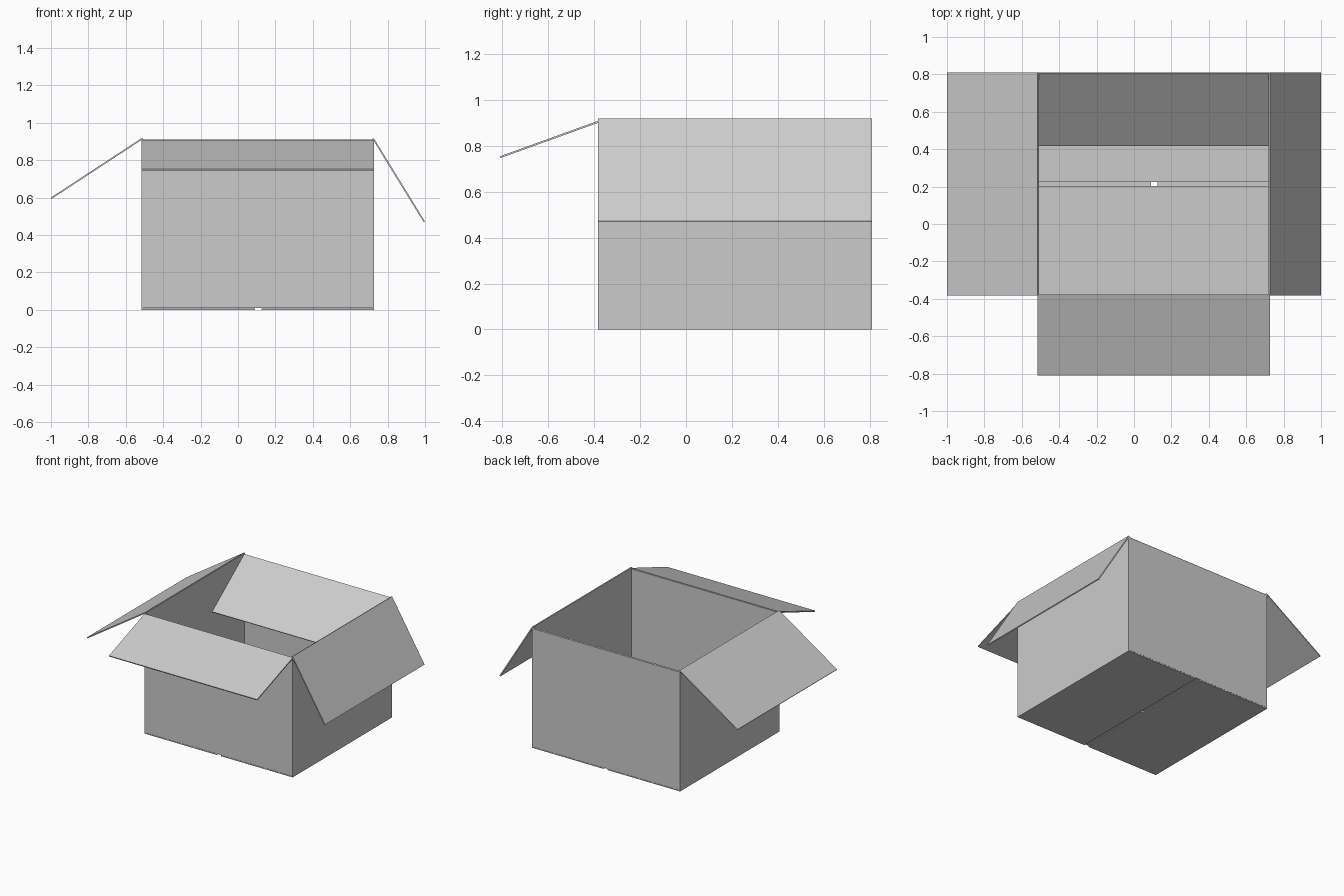
import bpy, bmesh
from mathutils import Vector

if "Cube" in bpy.data.objects:
    bpy.data.objects.remove(bpy.data.objects["Cube"])

T = 0.008                      # cardboard thickness
X0, X1 = -0.517, 0.727         # outer box limits
Y0, Y1 = -0.383, 0.81


def panel(name, axis, a, b, lo, hi):
    """Thin sheet: centre line a-b in the plane across axis, extruded lo to hi along axis."""
    a, b = Vector(a), Vector(b)
    d = (b - a).normalized()
    n = Vector((-d.y, d.x)) * T / 2
    prof = [a + n, b + n, b - n, a - n]

    def at(p, s):
        return (s, p.x, p.y) if axis == 'X' else (p.x, s, p.y)

    bm = bmesh.new()
    face = bm.faces.new([bm.verts.new(at(p, lo)) for p in prof])
    ext = bmesh.ops.extrude_face_region(bm, geom=[face])
    moved = [v for v in ext['geom'] if isinstance(v, bmesh.types.BMVert)]
    vec = (hi - lo, 0, 0) if axis == 'X' else (0, hi - lo, 0)
    bmesh.ops.translate(bm, verts=moved, vec=vec)
    bmesh.ops.recalc_face_normals(bm, faces=bm.faces)
    me = bpy.data.meshes.new(name)
    bm.to_mesh(me)
    bm.free()
    ob = bpy.data.objects.new(name, me)
    bpy.context.collection.objects.link(ob)
    return ob


h = T / 2
# Side walls and their outward-folded flaps
panel("left_wall", 'Y', (X0 + h, 0.004), (X0 + h, 0.915), Y0, Y1)
panel("right_wall", 'Y', (X1 - h, 0.004), (X1 - h, 0.915), Y0, Y1)
panel("left_flap", 'Y', (X0 + h, 0.915), (-0.998, 0.597), Y0, Y1)
panel("right_flap", 'Y', (X1 - h, 0.915), (0.996, 0.471), Y0, Y1)

# Front and back walls; front flap folds out, back flap folds in
panel("front_wall", 'X', (Y0 + h, 0.009), (Y0 + h, 0.905), X0 + T, X1 - T)
panel("back_wall", 'X', (Y1 - h, 0.009), (Y1 - h, 0.905), X0 + T, X1 - T)
panel("front_flap", 'X', (Y0 + h, 0.905), (-0.808, 0.750), X0, X1)
panel("back_flap", 'X', (Y1 - h, 0.908), (0.42, 0.618), X0 + T, X1 - T)

# Outer bottom flaps, meeting across x
panel("left_bottom_flap", 'Y', (X0, h), (0.09, h), Y0, Y1)
panel("right_bottom_flap", 'Y', (0.125, h), (X1, h), Y0, Y1)

# Inner bottom flaps, meeting across y
panel("front_bottom_flap", 'X', (Y0 + T, 0.013), (0.203, 0.013), X0 + T, X1 - T)
panel("back_bottom_flap", 'X', (0.225, 0.013), (Y1 - T, 0.013), X0 + T, X1 - T)
